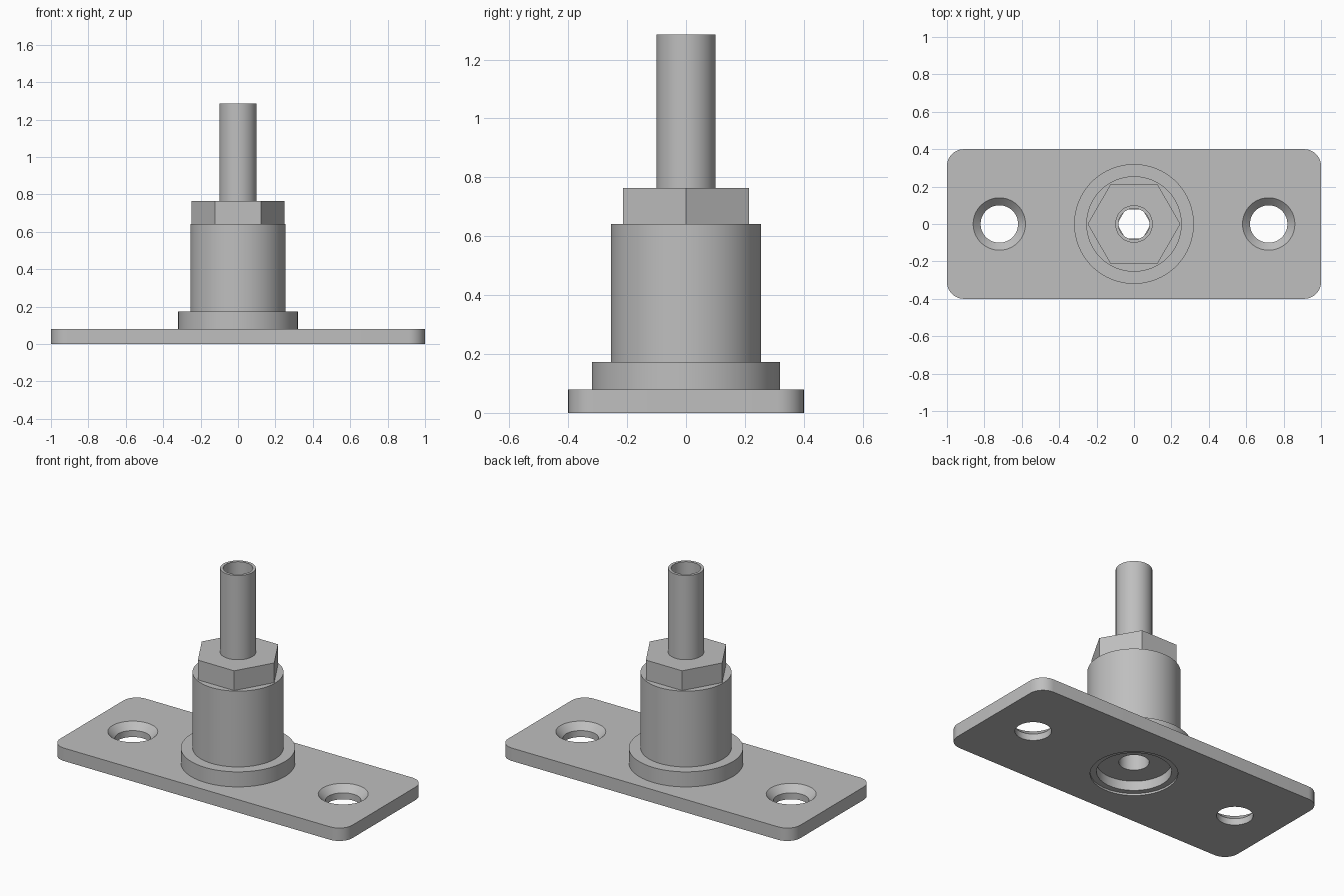
import bpy, bmesh
from math import cos, sin, pi, radians

cube = bpy.data.objects.get("Cube")
if cube:
    bpy.data.objects.remove(cube)

steel = bpy.data.materials.new("grey steel")
steel.use_nodes = True
GREY = (0.52, 0.52, 0.52, 1)
steel.diffuse_color = GREY
steel.node_tree.nodes["Principled BSDF"].inputs["Base Color"].default_value = GREY


def finish(bm, name, location=(0, 0, 0)):
    bmesh.ops.recalc_face_normals(bm, faces=bm.faces)
    mesh = bpy.data.meshes.new(name)
    bm.to_mesh(mesh)
    bm.free()
    mesh.materials.append(steel)
    obj = bpy.data.objects.new(name, mesh)
    obj.location = location
    bpy.context.collection.objects.link(obj)
    return obj


def activate(obj):
    bpy.ops.object.select_all(action="DESELECT")
    obj.select_set(True)
    bpy.context.view_layer.objects.active = obj


def smooth(obj):
    activate(obj)
    bpy.ops.object.shade_smooth_by_angle(angle=radians(25))


def lathe(name, profile, sides=96, closed=True, location=(0, 0, 0)):
    """Revolve (radius, z) points about z: a ring if closed, else a capped solid."""
    bm = bmesh.new()
    rings = [[bm.verts.new((r * cos(2 * pi * i / sides), r * sin(2 * pi * i / sides), z))
              for i in range(sides)] for r, z in profile]
    pairs = list(zip(rings, rings[1:]))
    if closed:
        pairs.append((rings[-1], rings[0]))
    else:
        bm.faces.new(rings[0])
        bm.faces.new(rings[-1])
    for a, b in pairs:
        for i in range(sides):
            j = (i + 1) % sides
            bm.faces.new((a[i], a[j], b[j], b[i]))
    return finish(bm, name, location)


# Base plate with rounded corners
bm = bmesh.new()
bmesh.ops.create_cube(bm, size=1)
for v in bm.verts:
    v.co = (v.co.x * 2, v.co.y * 0.8, (v.co.z + 0.5) * 0.08)
corners = [e for e in bm.edges if abs(e.verts[0].co.z - e.verts[1].co.z) > 0.01]
bmesh.ops.bevel(bm, geom=corners, offset=0.09, segments=10, profile=0.5, affect="EDGES")
plate = finish(bm, "base_plate")

# Countersunk screw holes and centre opening
sink = [(0.10, -0.1), (0.10, 0.04), (0.14, 0.08), (0.14, 0.2)]
cutters = [lathe("screw_hole_cutter", sink, closed=False, location=(s * 0.72, 0, 0))
           for s in (-1, 1)]
cutters.append(lathe("centre_cutter", [(0.24, -0.1), (0.24, 0.2)], closed=False))
bpy.context.view_layer.update()
activate(plate)
for cutter in cutters:
    cutter.hide_render = True
    mod = plate.modifiers.new("hole", "BOOLEAN")
    mod.operation = "DIFFERENCE"
    mod.solver = "EXACT"
    mod.object = cutter
    bpy.ops.object.modifier_apply(modifier=mod.name)
for cutter in cutters:
    bpy.data.objects.remove(cutter)
smooth(plate)

# Flange seated in the plate, with a stepped underside
smooth(lathe("flange", [(0.205, 0.012), (0.24, 0.012), (0.24, 0.08), (0.32, 0.08),
                        (0.32, 0.173), (0.205, 0.173)]))

# Sleeve, hexagonal nut and hollow spindle
BORE = 0.083
smooth(lathe("sleeve", [(BORE, 0.07), (0.205, 0.07), (0.205, 0.173), (0.255, 0.173),
                        (0.255, 0.642), (BORE, 0.642)]))
lathe("hex_nut", [(0.09, 0.642), (0.248, 0.642), (0.248, 0.764), (0.09, 0.764)], sides=6)
smooth(lathe("spindle", [(BORE, 0.642), (0.1, 0.642), (0.1, 1.285), (BORE, 1.285)]))
